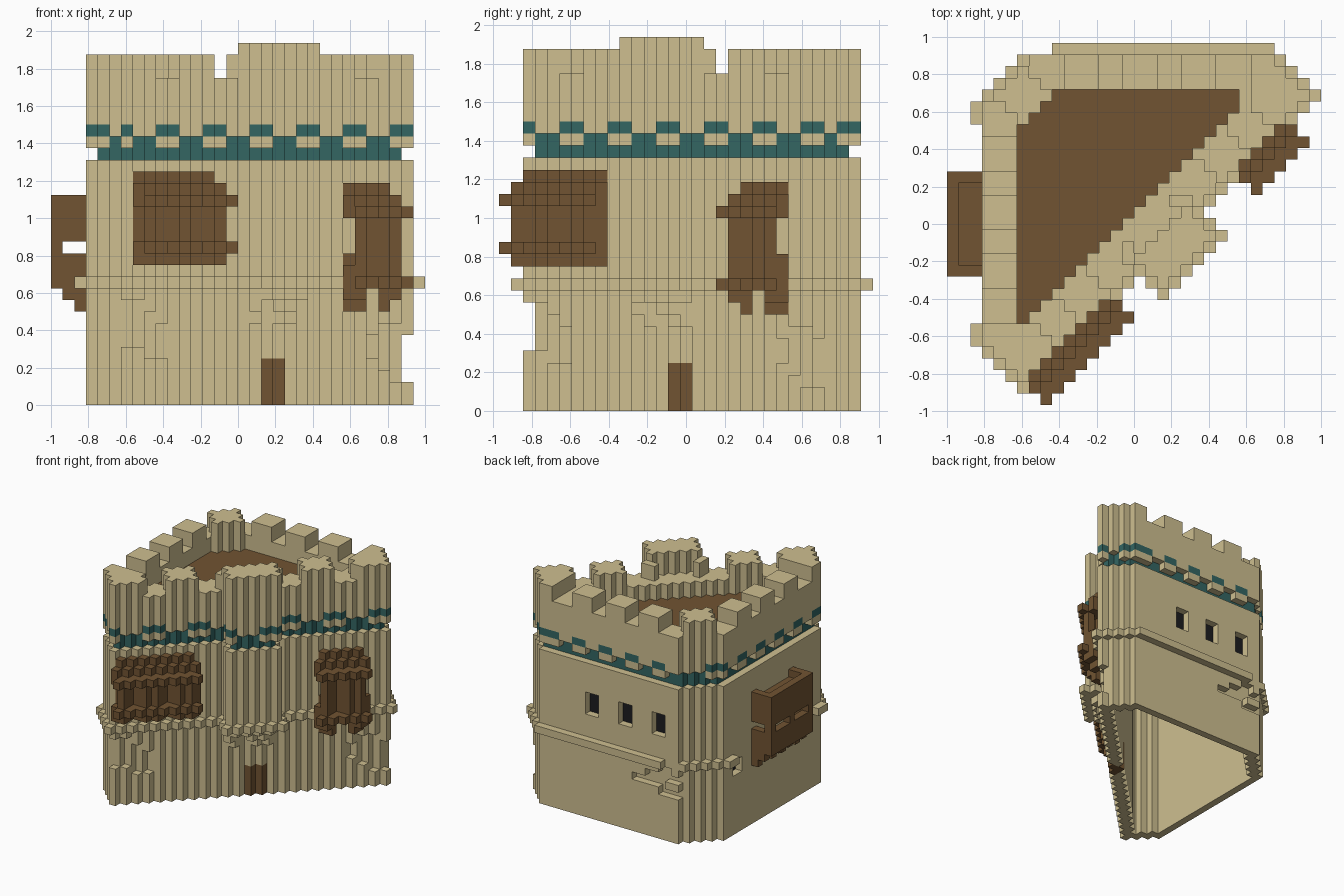
import bpy
import bmesh
from mathutils import Vector

if "Cube" in bpy.data.objects:
    bpy.data.objects.remove(bpy.data.objects["Cube"], do_unlink=True)

U = 1 / 16                                   # block size
ORIGIN = Vector((-1.0, -15.5 * U, 0.0))
SIDES = [(1, 0, 0), (-1, 0, 0), (0, 1, 0), (0, -1, 0), (0, 0, 1), (0, 0, -1)]


def material(name, rgb):
    m = bpy.data.materials.new(name)
    m.diffuse_color = (*rgb, 1)
    m.use_nodes = True
    bsdf = m.node_tree.nodes["Principled BSDF"]
    bsdf.inputs["Base Color"].default_value = (*rgb, 1)
    bsdf.inputs["Roughness"].default_value = 0.9
    return m


SAND = material("sandstone", (0.62, 0.52, 0.28))
WOOD = material("dark_wood", (0.165, 0.088, 0.032))
TEAL = material("teal_tile", (0.033, 0.132, 0.124))
DARK = material("dark_opening", (0.012, 0.012, 0.014))


def build(name, cells, mats, rule=None):
    """Turn a set of block coordinates into one flat-faced shell."""
    bm = bmesh.new()
    corners = {}

    def vert(p):
        key = tuple(p)
        if key not in corners:
            corners[key] = bm.verts.new(ORIGIN + Vector(p) * U)
        return corners[key]

    for c in sorted(cells):
        for n in SIDES:
            if tuple(a + b for a, b in zip(c, n)) in cells:
                continue
            axis = [abs(v) for v in n].index(1)
            u, w = (axis + 1) % 3, (axis + 2) % 3
            loop = []
            for du, dw in ((0, 0), (1, 0), (1, 1), (0, 1)):
                p = list(c)
                p[axis] += n[axis] > 0
                p[u] += du
                p[w] += dw
                loop.append(vert(p))
            face = bm.faces.new(loop if n[axis] > 0 else loop[::-1])
            face.material_index = rule(*c) if rule else 0
    bmesh.ops.dissolve_limit(bm, angle_limit=0.01, verts=bm.verts[:],
                             edges=bm.edges[:], delimit={'MATERIAL'})
    mesh = bpy.data.meshes.new(name)
    bm.to_mesh(mesh)
    bm.free()
    for m in mats:
        mesh.materials.append(m)
    ob = bpy.data.objects.new(name, mesh)
    bpy.context.collection.objects.link(ob)


def near(c, diagonal=False):
    i, j = c
    out = [(i + 1, j), (i - 1, j), (i, j + 1), (i, j - 1)]
    if diagonal:
        out += [(i + a, j + b) for a in (-1, 1) for b in (-1, 1)]
    return out


def inset(area, diagonal=False):
    return {c for c in area if all(n in area for n in near(c, diagonal))}


def extrude(area, low, high):
    return {(i, j, k) for i, j in area for k in range(low, high)}


# Plan shapes: d runs across the slanted front wall, s runs along it
GRID = [(i, j) for i in range(33) for j in range(33)]


def strip(d0, d1, s0, s1):
    return {(i, j) for i, j in GRID if d0 <= i - j <= d1 and s0 <= i + j <= s1}


plan = {(i, j) for i, j in strip(-22, 4, 8, 56) if i >= 3 and j <= 29}
court = {(i, j) for i, j in strip(-17, -1, 8, 56) if 6 <= i < 25 and j <= 26}
bastion = strip(3, 8, 28, 36)
whole = plan | bastion
skin = whole - inset(whole)

# Lower wall, hollow and open underneath
lower = extrude(plan - inset(plan, True), 0, 21) | extrude(bastion, 10, 21)
for i, j in strip(4, 4, 8, 56):              # worn stone near both ends
    s = i + j
    if s <= 14:
        lower -= extrude({(i, j)}, 5 - (s - 8) // 4, 9 - (s - 8) // 3)
    if s >= 50:
        lower -= extrude({(i, j)}, 2 + (56 - s) // 3, 6 + (s // 4) % 2)
for k, reach in ((9, 7), (8, 6), (7, 5)):    # corbels below the bastion
    lower |= extrude({c for c in strip(4, reach, 28, 36)
                      if k == 9 or (c[0] + c[1]) // 2 % 3}, k, k + 1)
lower |= extrude({(i, 28) for i in range(7, 16)}, 5, 10)
for k, columns in ((9, (8, 9)), (8, (7, 8, 9, 10, 11)),      # lost bricks
                   (7, (9, 10, 11, 12, 13)), (6, (7, 8, 9))):
    lower -= extrude({(i, 29) for i in columns}, k, k + 1)
windows = [19, 14, 9]
for i in windows:
    lower -= extrude({(i, 29), (i + 1, 29)}, 14, 17)
lower -= extrude({(3, 22), (3, 23)}, 8, 10)
door = {(i, j) for i, j in plan if i in (18, 19) and j in (14, 15)}
lower -= extrude(door, 0, 4)
build("lower_wall", lower, [SAND])
build("door", extrude(door, 0, 4), [WOOD])

# Dark panels behind the openings
panels = set()
for i in windows:
    panels |= extrude({(i, 28), (i + 1, 28)}, 14, 17)
build("window_panels", panels, [DARK])
build("side_slit_panel", extrude({(4, 22), (4, 23)}, 8, 10), [DARK])

# Stone ledge round the walls
ledge = {n for c in whole for n in near(c)} - whole
ledge = {(i, j) for i, j in ledge
         if not (i == 2 and 7 <= j <= 23) and not (j == 30 and i < 9)}
build("ledge", extrude(ledge, 10, 11), [SAND])

# Recessed tile band
build("tile_band", extrude(inset(whole) - court, 21, 23), [TEAL])


# Small corbels over the band, each carrying a tile block
def corbel(i, j):
    s = i + j
    by_column = (j == 29 and i < 27) or (26 < s < 32 and i > j)
    return (i if by_column else j) % 4 in (1, 2) or i == j


corbels = {c for c in skin if corbel(*c)}
build("corbels", extrude(corbels, 22, 23), [SAND])


# Upper wall, with tile blocks along its lowest course
def tiles(i, j, k):
    return int(k == 23 and (i, j) in corbels)


build("upper_wall", extrude(whole - court, 23, 28), [SAND, TEAL], tiles)

# Roof deck
build("roof_deck", extrude(court, 25, 26), [WOOD])

# Battlements
parapet = plan - court
teeth = {(15, 12), (15, 13), (20, 17), (19, 17)}
for start in (10, 15, 20):
    for t in range(start, start + 3):
        teeth |= {(t, j) for j in (27, 28, 29)}
        teeth |= {(i, 32 - t) for i in (3, 4, 5)}
teeth |= strip(-22, -18, 30, 34) & plan
teeth |= {(i, j) for i, j in parapet if i + j >= 51 and i >= 26}
teeth |= {(i, j) for i, j in parapet if i + j <= 13 and j <= 6}
teeth |= strip(0, 4, 18, 22) | strip(0, 4, 42, 46)
build("battlements", extrude(teeth, 28, 30), [SAND])
build("bastion_top", extrude(strip(4, 8, 28, 36), 28, 31), [SAND])

# Wooden box gallery on the long straight side
gallery = {(i, j, k) for i in range(3) for j in range(11, 20) for k in range(10, 18)
           if i == 0 or j in (11, 19) or k in (10, 16)}
gallery -= {(i, j, 13) for i in (1, 2) for j in (11, 19)}
gallery -= {(0, j, 13) for j in (12, 13, 14, 16, 17, 18)}
gallery |= {(i, j, k) for j in (11, 14, 16, 19) for i, k in ((1, 9), (2, 9), (2, 8))}
build("side_gallery", gallery, [WOOD])


# Timber hoardings on the slanted front: backing, posts and rails
def hoarding(s0, s1, base, top, rails):
    cells = extrude(strip(5, 5, s0, s1), base, top)
    cells |= extrude(strip(6, 6, s0, s1), top - 3, top - 1)
    cells |= extrude(strip(6, 6, s0, s1), base, base + 2)
    posts = {(i, j) for i, j in strip(6, 7, s0, s1) if (i + j - s0) % 3}
    cells |= extrude(posts, base, top - 2)
    for k in rails:
        cells |= extrude(strip(6, 8, s0, s1), k, k + 1)
    return cells


build("wide_hoarding", hoarding(8, 22, 12, 20, (13, 17)), [WOOD])
narrow = hoarding(44, 52, 10, 19, (10, 16))
narrow -= extrude(strip(5, 6, 44, 45) | strip(5, 6, 51, 52), 13, 16)
legs = {c for c in strip(5, 7, 44, 52) if (c[0] + c[1]) % 6 in (2, 3, 4)}
narrow |= extrude(legs, 9, 10) | extrude(legs & strip(5, 6, 45, 51), 8, 9)
build("narrow_hoarding", narrow, [WOOD])
